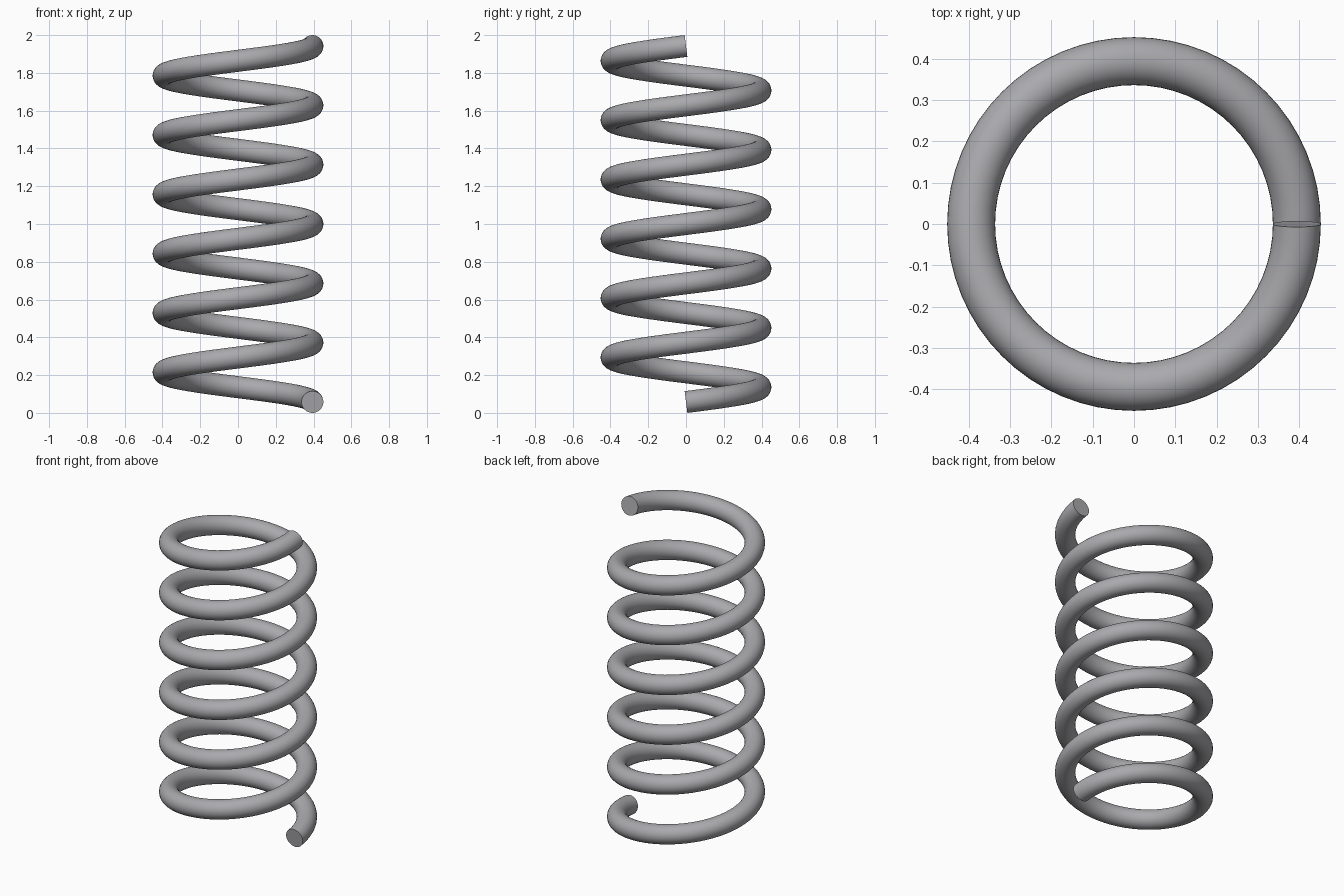
import bpy, bmesh
from math import sin, cos, pi, radians
from mathutils import Vector

if "Cube" in bpy.data.objects:
    bpy.data.objects.remove(bpy.data.objects["Cube"])

COIL_R, WIRE_R = 0.394, 0.058
TURNS, STEPS, SIDES = 6, 64, 32
Z0, Z1 = 0.0575, 1.9425
RISE = (Z1 - Z0) / (TURNS * 2 * pi)


def wire_ring(bm, a):
    """Circle of wire vertices square to the helix at angle a."""
    centre = Vector((COIL_R * cos(a), COIL_R * sin(a), Z0 + RISE * a))
    out = Vector((cos(a), sin(a), 0))
    along = Vector((-COIL_R * sin(a), COIL_R * cos(a), RISE)).normalized()
    up = out.cross(along)
    return [bm.verts.new(centre + WIRE_R * (cos(t) * out + sin(t) * up))
            for t in (2 * pi * k / SIDES for k in range(SIDES))]


# Coil: sweep the wire section along the helix
bm = bmesh.new()
rings = [wire_ring(bm, 2 * pi * i / STEPS) for i in range(TURNS * STEPS + 1)]
for a, b in zip(rings, rings[1:]):
    for k in range(SIDES):
        n = (k + 1) % SIDES
        bm.faces.new((a[k], a[n], b[n], b[k]))

# Flat cut ends
bm.faces.new(rings[0])
bm.faces.new(rings[-1])
bmesh.ops.recalc_face_normals(bm, faces=bm.faces)

mesh = bpy.data.meshes.new("coil_spring")
bm.to_mesh(mesh)
bm.free()
spring = bpy.data.objects.new("coil_spring", mesh)
bpy.context.collection.objects.link(spring)

# Dark steel
steel = bpy.data.materials.new("dark_steel")
steel.diffuse_color = (0.4, 0.4, 0.42, 1)
steel.use_nodes = True
steel.node_tree.nodes["Principled BSDF"].inputs["Base Color"].default_value = steel.diffuse_color
mesh.materials.append(steel)

# Smooth wire, sharp cut edges
bpy.context.view_layer.objects.active = spring
spring.select_set(True)
bpy.ops.object.shade_smooth_by_angle(angle=radians(40))
